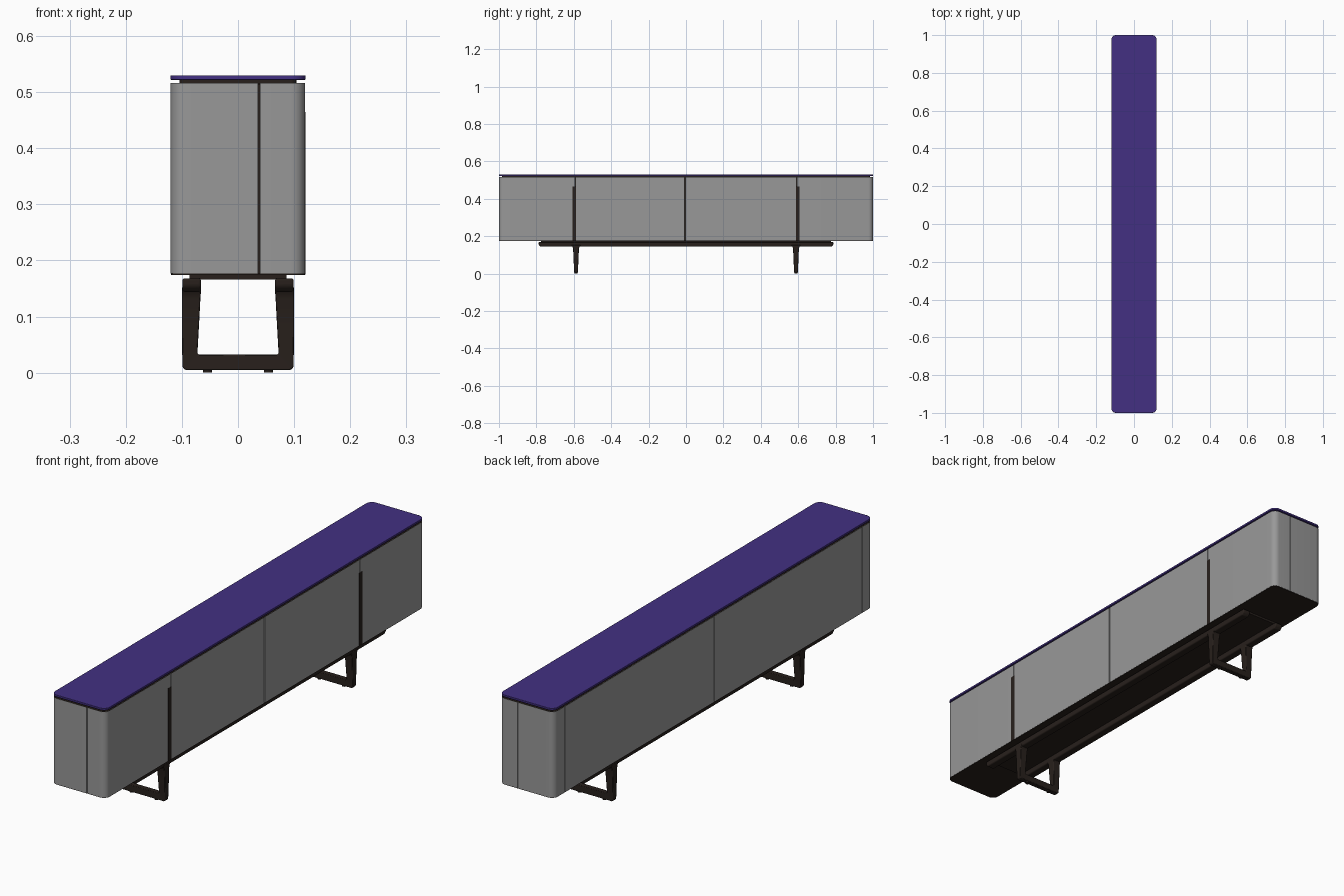
import bpy, bmesh
from math import pi, sin, cos, radians

if "Cube" in bpy.data.objects:
    bpy.data.objects.remove(bpy.data.objects["Cube"])


def material(name, rgb):
    m = bpy.data.materials.new(name)
    m.diffuse_color = (*rgb, 1)
    m.use_nodes = True
    m.node_tree.nodes["Principled BSDF"].inputs["Base Color"].default_value = m.diffuse_color
    return m


PURPLE = material("purple_top", (0.056, 0.030, 0.225))
BROWN = material("dark_wood", (0.021, 0.0145, 0.0115))
GREY = material("dark_grey_panel", (0.315, 0.315, 0.315))


def finish(name, bm, mat=None, bevel=0, segments=2):
    bmesh.ops.recalc_face_normals(bm, faces=bm.faces)
    me = bpy.data.meshes.new(name)
    bm.to_mesh(me)
    bm.free()
    ob = bpy.data.objects.new(name, me)
    bpy.context.collection.objects.link(ob)
    if mat:
        me.materials.append(mat)
    if bevel:
        b = ob.modifiers.new("bevel", 'BEVEL')
        b.width, b.segments = bevel, segments
        b.limit_method, b.angle_limit = 'ANGLE', radians(35)
    bpy.ops.object.select_all(action='DESELECT')
    ob.select_set(True)
    bpy.context.view_layer.objects.active = ob
    bpy.ops.object.shade_smooth_by_angle(angle=radians(35))
    return ob


def prism(name, pts, z0, z1, mat=None, bevel=0):
    """Extrude a plan outline from z0 up to z1."""
    bm = bmesh.new()
    face = bm.faces.new([bm.verts.new((x, y, z0)) for x, y in pts])
    new = bmesh.ops.extrude_face_region(bm, geom=[face])["geom"]
    for v in new:
        if isinstance(v, bmesh.types.BMVert):
            v.co.z = z1
    return finish(name, bm, mat, bevel)


def arc(cx, cy, r, a0, n=8):
    return [(cx + r * cos(a0 + pi / 2 * i / n), cy + r * sin(a0 + pi / 2 * i / n))
            for i in range(n + 1)]


def rounded(w, l, r):
    return (arc(w - r, l - r, r, 0) + arc(r - w, l - r, r, pi / 2)
            + arc(r - w, r - l, r, pi) + arc(w - r, r - l, r, 1.5 * pi))


def box(name, x0, x1, y0, y1, z0, z1, mat=None, bevel=0):
    return prism(name, [(x0, y0), (x1, y0), (x1, y1), (x0, y1)], z0, z1, mat, bevel)


L, R, T = 1.0, 0.025, 0.010      # half length, corner radius, panel thickness
Z0, Z1 = 0.1765, 0.516           # panel bottom and top
MID = -0.006                     # centre gap position


def corner_panel(name, sx, sy, w, x_end, y_end):
    """Panel wrapping one rounded corner of the cabinet."""
    outer = [(w, y_end)] + arc(w - R, L - R, R, 0) + [(x_end, L)]
    inner = [(w - T, y_end)] + arc(w - R, L - R, R - T, 0) + [(x_end, L - T)]
    prism(name, [(sx * x, sy * y) for x, y in outer + inner[::-1]], Z0, Z1, GREY)


# Top, shadow gap, inner carcass, dark top edge and underside
prism("top_board", rounded(0.12, L, R), 0.522, 0.53, PURPLE, 0.001)
prism("shadow_gap", rounded(0.104, 0.984, 0.012), 0.513, 0.5225, BROWN)
prism("inner_carcass", rounded(0.108, 0.988, 0.014), 0.176, 0.514, BROWN)
prism("carcass_top_edge", rounded(0.119, 0.9995, R), 0.5155, 0.5166, BROWN)
prism("underside", rounded(0.119, 0.999, R), 0.1745, 0.177, BROWN)

# Wrapping end panels, flat doors, back panels and handles on both halves
for s, side in ((-1, "left"), (1, "right")):
    corner_panel(f"{side}_end_door", 1, s, 0.1195, 0.0395, 0.594)
    corner_panel(f"{side}_end_panel", -1, s, 0.12, -0.0360, 0.934)
    y0, y1 = sorted((MID + s * 0.003, s * 0.592))
    box(f"{side}_middle_door", 0.1195 - T, 0.1195, y0, y1, Z0, Z1, GREY)
    y0, y1 = sorted((MID + s * 0.002, s * 0.931))
    box(f"{side}_back_panel", -0.12, -0.12 + T, y0, y1, Z0, Z1, GREY)
    y0, y1 = sorted((s * 0.589, s * 0.608))
    box(f"{side}_handle", 0.105, 0.12, y0, y1, 0.175, 0.465, BROWN)

# Mounting plate and the two long rails
box("mounting_plate", -0.086, 0.086, -0.775, 0.775, 0.166, 0.1746, BROWN)
for s, side in ((-1, "back"), (1, "front")):
    bm = bmesh.new()
    xa, xb = s * 0.066, s * 0.099
    outline = [(-0.788, 0.168), (-0.788, 0.154), (-0.778, 0.144),
               (0.778, 0.144), (0.788, 0.154), (0.788, 0.168)]
    a = [bm.verts.new((xa, y, z)) for y, z in outline]
    b = [bm.verts.new((xb, y, z)) for y, z in outline]
    bm.faces.new(a)
    bm.faces.new(b)
    for i in range(6):
        j = (i + 1) % 6
        bm.faces.new((a[i], a[j], b[j], b[i]))
    finish(f"{side}_rail", bm, BROWN, 0.004, 3)

# U-shaped legs: outer x, z, inner x, z and half thickness along y
half = [(0.100, 0.152, 0.066, 0.152, 0.027), (0.100, 0.145, 0.066, 0.145, 0.019),
        (0.100, 0.132, 0.067, 0.132, 0.0155), (0.100, 0.085, 0.0695, 0.085, 0.0135),
        (0.0995, 0.040, 0.072, 0.040, 0.0115), (0.099, 0.011, 0.072, 0.035, 0.0105),
        (0.097, 0.007, 0.071, 0.033, 0.0105), (0.093, 0.005, 0.069, 0.032, 0.0105)]
stations = half + [(-a, b, -c, d, h) for a, b, c, d, h in half[::-1]]
for s, side in ((-1, "left"), (1, "right")):
    yc = s * 0.588
    bm = bmesh.new()
    rings = [[bm.verts.new(p) for p in ((ox, yc - h, oz), (ox, yc + h, oz),
                                        (ix, yc + h, iz), (ix, yc - h, iz))]
             for ox, oz, ix, iz, h in stations]
    for p, q in zip(rings, rings[1:]):
        for i in range(4):
            j = (i + 1) % 4
            bm.faces.new((p[i], p[j], q[j], q[i]))
    bm.faces.new(rings[0])
    bm.faces.new(rings[-1])
    finish(f"{side}_leg_frame", bm, BROWN, 0.002)
    # Foot pads
    for x, end in ((-0.054, "back"), (0.054, "front")):
        prism(f"{side}_{end}_foot_pad",
              [(x + 0.008 * cos(i * pi / 8), yc + 0.008 * sin(i * pi / 8)) for i in range(16)],
              0, 0.006, BROWN)
